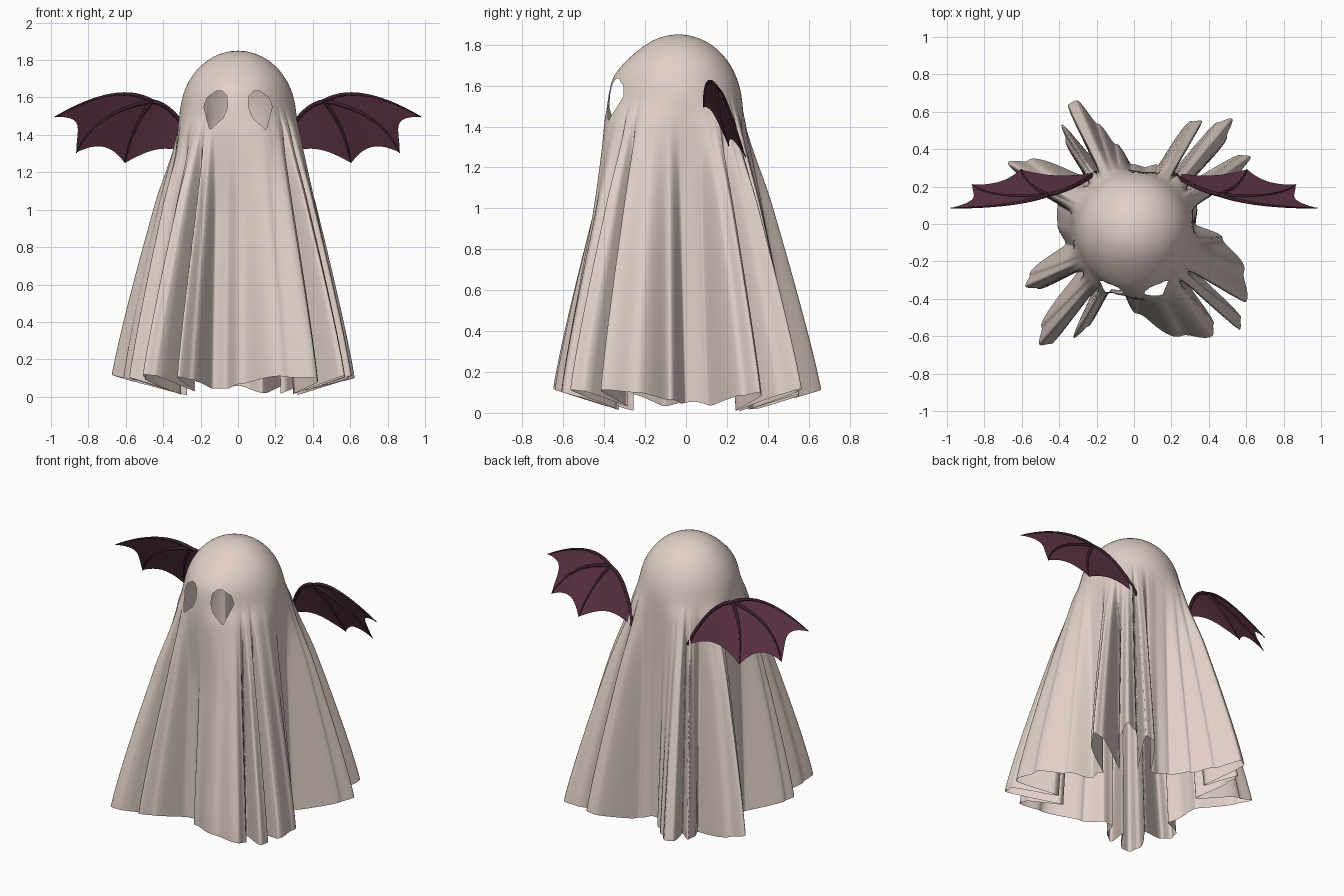
import bpy, bmesh, math
from mathutils import Vector

if "Cube" in bpy.data.objects:
    bpy.data.objects.remove(bpy.data.objects["Cube"])


def material(name, rgb):
    m = bpy.data.materials.new(name)
    m.diffuse_color = (*rgb, 1)
    m.use_nodes = True
    m.node_tree.nodes["Principled BSDF"].inputs["Base Color"].default_value = m.diffuse_color
    return m


CLOTH = material("pale cloth", (0.76, 0.63, 0.58))
SKIN = material("plum membrane", (0.11, 0.033, 0.06))
BONE = material("dark plum bone", (0.045, 0.014, 0.026))


def finish(bm, name, mat):
    me = bpy.data.meshes.new(name)
    bm.normal_update()
    bm.to_mesh(me)
    bm.free()
    me.materials.append(mat)
    for p in me.polygons:
        p.use_smooth = True
    ob = bpy.data.objects.new(name, me)
    bpy.context.collection.objects.link(ob)
    return ob


def smooth(t):
    t = max(0.0, min(1.0, t))
    return t * t * (3 - 2 * t)


# hem outline: (angle in degrees, radius), ridges and valleys of the folds
HEM = [(0, .33), (17, .35), (26, .64), (30, .72), (33, .68), (37, .40), (43, .68),
       (47, .77), (51, .70), (53.5, .38), (56.5, .66), (61, .63), (68, .34), (80, .31), (92, .32),
       (103, .44), (110, .57), (115, .73), (119, .73), (122.5, .45), (126, .66), (129, .58),
       (136, .38), (149, .66), (154, .75), (158, .66), (166, .42), (180, .41), (196, .38),
       (206, .62), (210, .67), (214, .62), (220, .40), (228, .74), (232, .82), (235.5, .78),
       (238.5, .44), (242, .69), (246, .60), (250, .39), (260, .37), (272, .48), (293, .65),
       (305, .73), (309, .68), (312, .44), (315, .80), (319, .76), (322, .46), (325, .73),
       (337, .64), (351, .48), (360, .33)]


def hem_radius(a):
    a %= 360
    for (a0, r0), (a1, r1) in zip(HEM, HEM[1:]):
        if a <= a1:
            return r0 + (r1 - r0) * smooth((a - a0) / (a1 - a0))


# draped sheet: dome on top, folds growing towards the hem
N, DOME, DROP = 600, 18, 46
TOP, SHOULDER, FLARE, R0 = 1.85, 1.5, 1.6, 0.31
radii = [hem_radius(360 * i / N) for i in range(N)]
W = 24
soft = [sum(radii[(i + k) % N] for k in range(-W, W + 1)) / (2 * W + 1) for i in range(N)]


def sheet_point(i, row):
    a = 2 * math.pi * i / N
    zh = 0.05 + max(0, radii[i] - 0.38) * 0.27 - 0.045 * math.sin(2 * a) ** 2 + 0.008 * math.sin(9 * a)
    if row <= DOME:
        f = math.pi / 2 * row / DOME
        z, base = SHOULDER + (TOP - SHOULDER) * math.cos(f), R0 * math.sin(f)
    else:
        z, base = SHOULDER + (zh - SHOULDER) * (row - DOME) / DROP, R0
    s = max(0.0, min(1.0, (FLARE - z) / (FLARE - zh)))
    grow = (1 - (1 - s) ** 1.12) * smooth(s / 0.12)
    k = smooth(s * 2.6)
    # brow: the face drops steeply in front
    brow = 0.035 * max(0, -math.sin(a)) ** 4 * smooth((1.8 - z) / 0.18) * smooth((z - 0.9) / 0.6)
    r = base + brow + (soft[i] * (1 - k) + radii[i] * k - R0) * grow
    return Vector((r * math.cos(a), r * math.sin(a) - 0.037 * (1 - s), max(z, 0.0)))


bm = bmesh.new()
apex = bm.verts.new((0, -0.037, TOP))
rings = [[bm.verts.new(sheet_point(i, row)) for i in range(N)] for row in range(1, DOME + DROP + 1)]
for i in range(N):
    j = (i + 1) % N
    bm.faces.new((apex, rings[0][i], rings[0][j]))
    for a, b in zip(rings, rings[1:]):
        bm.faces.new((a[i], b[i], b[j], a[j]))

# eye holes: cut the front of the head along a convex outline, then remove the inside
EYE = [(.06, 1.61), (.085, 1.635), (.115, 1.635), (.165, 1.60), (.183, 1.55),
       (.152, 1.43), (.14, 1.435), (.08, 1.49), (.055, 1.55)]
for side in (1, -1):
    planes = []
    for (x0, z0), (x1, z1) in zip(EYE, EYE[1:] + EYE[:1]):
        planes.append((Vector((x0 * side, 0, z0)), Vector((-(z1 - z0) * side, 0, x1 - x0))))

    def near_eye():
        out = []
        for f in bm.faces:
            c = f.calc_center_median()
            if c.y < -0.1 and 0.03 < c.x * side < 0.21 and 1.4 < c.z < 1.67:
                out.append(f)
        return out

    for co, no in planes:
        faces = near_eye()
        geom = set(faces)
        for f in faces:
            geom.update(f.edges)
            geom.update(f.verts)
        bmesh.ops.bisect_plane(bm, geom=list(geom), dist=1e-5, plane_co=co, plane_no=no)
    hole = [f for f in near_eye()
            if all((f.calc_center_median() - co).dot(no) < 0 for co, no in planes)]
    bmesh.ops.delete(bm, geom=hole, context='FACES')
finish(bm, "sheet", CLOTH)

# wings: bones are quadratic curves fanning out from the wrist
WRIST = Vector((.46, .155, 1.58))
BONES = [((.64, .09, 1.69), (.98, .085, 1.495)),
         ((.76, .13, 1.53), (.865, .21, 1.305)),
         ((.57, .20, 1.45), (.605, .292, 1.25)),
         ((.31, .19, 1.555), (.205, .275, 1.27))]
STEPS = 14


def bone_point(k, t):
    c, e = Vector(BONES[k][0]), Vector(BONES[k][1])
    return WRIST * (1 - t) ** 2 + c * (2 * t * (1 - t)) + e * t * t


def flip(p, side):
    return Vector((p.x * side, p.y, p.z))


def add_tube(bm, pts, r0, r1, sides=8):
    prev = None
    for n, p in enumerate(pts):
        d = (pts[min(n + 1, len(pts) - 1)] - pts[max(n - 1, 0)]).normalized()
        u = d.cross(Vector((0, 1, 0.3))).normalized()
        v = d.cross(u)
        r = r0 + (r1 - r0) * n / (len(pts) - 1)
        ring = [bm.verts.new(p + r * (u * math.cos(q * 2 * math.pi / sides)
                                      + v * math.sin(q * 2 * math.pi / sides))) for q in range(sides)]
        if prev:
            for q in range(sides):
                w = (q + 1) % sides
                bm.faces.new((prev[q], prev[w], ring[w], ring[q]))
        else:
            bm.faces.new(ring[::-1])
        prev = ring
    bm.faces.new(prev)


for side, label in ((1, "right"), (-1, "left")):
    # membrane panels with scalloped edges
    bm = bmesh.new()
    for k in range(3):
        grid = []
        for m in range(STEPS + 1):
            s = m / STEPS
            col = []
            for n in range(STEPS + 1):
                t = n / STEPS
                t *= 1 - 0.14 * 4 * s * (1 - s) * t
                col.append(bm.verts.new(flip(bone_point(k, t).lerp(bone_point(k + 1, t), s), side)))
            grid.append(col)
        for a, b in zip(grid, grid[1:]):
            for n in range(STEPS):
                bm.faces.new((a[n], a[n + 1], b[n + 1], b[n]))
    bmesh.ops.remove_doubles(bm, verts=bm.verts, dist=1e-5)
    bmesh.ops.recalc_face_normals(bm, faces=bm.faces)
    finish(bm, label + "_wing_membrane", SKIN)

    # finger bones and arm
    bm = bmesh.new()
    for k in range(4):
        pts = [flip(bone_point(k, n / STEPS), side) for n in range(STEPS + 1)]
        add_tube(bm, pts, 0.012, 0.01 if k == 3 else 0.003)
    bmesh.ops.recalc_face_normals(bm, faces=bm.faces)
    finish(bm, label + "_wing_bones", BONE)
